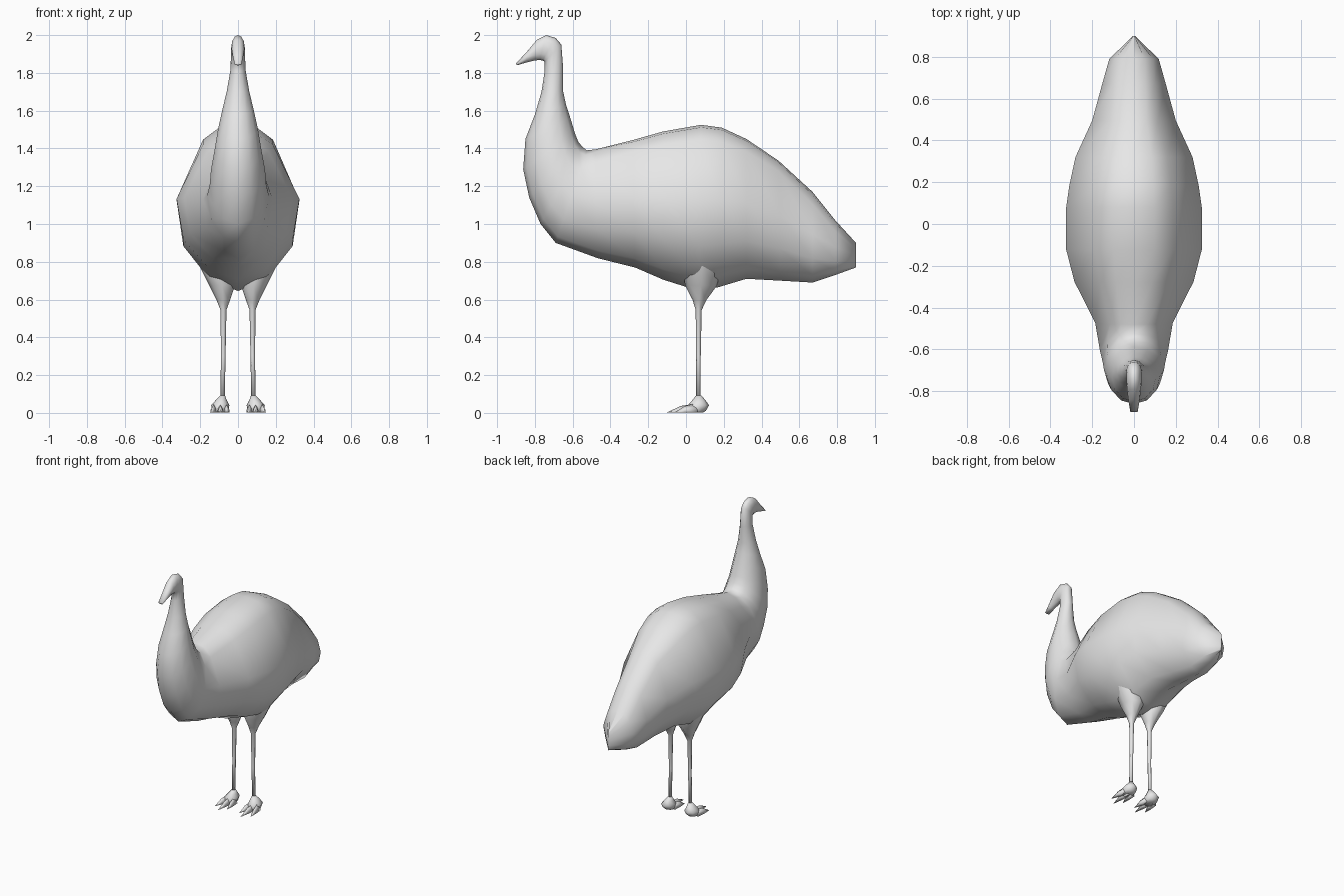
import bpy, bmesh, math

grey = bpy.data.materials.new("plumage grey")
grey.diffuse_color = (0.8, 0.8, 0.8, 1)


def loft(name, rings):
    """Skin a list of equal-length point rings and cap both ends."""
    bm = bmesh.new()
    vs = [[bm.verts.new(p) for p in r] for r in rings]
    n = len(vs[0])
    for a, b in zip(vs, vs[1:]):
        for i in range(n):
            j = (i + 1) % n
            bm.faces.new((a[i], a[j], b[j], b[i]))
    bm.faces.new(vs[0])
    bm.faces.new(vs[-1])
    bmesh.ops.recalc_face_normals(bm, faces=bm.faces)
    me = bpy.data.meshes.new(name)
    bm.to_mesh(me)
    bm.free()
    me.materials.append(grey)
    me.shade_smooth()
    ob = bpy.data.objects.new(name, me)
    bpy.context.collection.objects.link(ob)
    return ob


# Half cross-sections as (height fraction, width fraction)
TRUNK = [(0, 0), (.07, .46), (.27, .89), (.545, 1), (.91, .57), (.985, .3), (1, 0)]
ROUND = [(.5 - .5 * math.cos(k * math.pi / 6), math.sin(k * math.pi / 6)) for k in range(7)]


def section(ty, tz, by, bz, hw, trunk):
    """Ring between a top and a bottom point, blended from round to trunk shape."""
    half = []
    for (t0, w0), (t1, w1) in zip(ROUND, TRUNK):
        t, w = t0 + (t1 - t0) * trunk, w0 + (w1 - w0) * trunk
        half.append((hw * w, by + (ty - by) * t, bz + (tz - bz) * t))
    return half + [(-x, y, z) for x, y, z in half[-2:0:-1]]


# Body, neck and head in one skin: top y, z, bottom y, z, half width, trunk blend
SPINE = [
    (.90, .90, .90, .77, .004, 0),
    (.79, 1.02, .79, .73, .118, .3),
    (.67, 1.17, .67, .69, .152, .7),
    (.49, 1.335, .50, .70, .20, 1),
    (.32, 1.45, .32, .71, .28, 1),
    (.19, 1.51, .17, .665, .31, 1),
    (.08, 1.525, .07, .645, .325, 1),
    (-.12, 1.49, -.12, .705, .325, 1),
    (-.28, 1.445, -.27, .77, .285, 1),
    (-.48, 1.395, -.47, .82, .185, .8),
    (-.525, 1.39, -.69, .90, .163, .3),
    (-.55, 1.41, -.77, 1.0, .15, 0),
    (-.57, 1.435, -.83, 1.14, .143, 0),
    (-.588, 1.48, -.862, 1.29, .125, 0),
    (-.612, 1.56, -.85, 1.45, .105, 0),
    (-.635, 1.63, -.80, 1.58, .083, 0),
    (-.65, 1.70, -.765, 1.70, .06, 0),
    (-.65, 1.82, -.748, 1.81, .04, 0),
    (-.66, 1.95, -.748, 1.86, .037, 0),
    (-.69, 1.985, -.76, 1.866, .037, 0),
    (-.74, 2.0, -.775, 1.868, .036, 0),
    (-.79, 1.975, -.80, 1.866, .033, 0),
    (-.84, 1.915, -.845, 1.855, .027, 0),
    (-.90, 1.85, -.895, 1.84, .018, 0),
]
loft("body_neck_and_head", [section(*s) for s in SPINE])


def disc(x, y, z, rx, ry, n=8):
    return [(x + rx * math.cos(2 * math.pi * i / n), y + ry * math.sin(2 * math.pi * i / n), z)
            for i in range(n)]


def toe(name, base, tip, w, h):
    """Flat-soled claw tapering to a point on the ground."""
    (x0, y0), (x1, y1) = base, tip
    rings = []
    for t, k in ((0, 1), (.55, .7), (1, .06)):
        x, y = x0 + (x1 - x0) * t, y0 + (y1 - y0) * t
        rings.append([(x - w * k, y, .001), (x + w * k, y, .001),
                      (x + w * k * .8, y, h * k * .5), (x, y, h * k), (x - w * k * .8, y, h * k * .5)])
    return loft(name, rings)


for side, s in (("left", 1), ("right", -1)):
    # Thigh funnel, shank and ankle
    loft(side + "_leg", [
        disc(s * .15, .09, .98, .10, .10),
        disc(s * .115, .085, .80, .10, .105),
        disc(s * .084, .08, .675, .068, .085),
        disc(s * .078, .072, .60, .037, .038),
        disc(s * .077, .067, .545, .016, .016),
        disc(s * .078, .066, .30, .012, .012),
        disc(s * .082, .066, .08, .012, .012)])
    # Foot pad
    loft(side + "_foot", [
        disc(s * .082, .068, .092, .013, .014),
        disc(s * .089, .068, .066, .030, .036),
        disc(s * .094, .066, .040, .048, .056),
        disc(s * .094, .056, .012, .044, .050),
        disc(s * .094, .050, .001, .036, .040)])
    # Three forward toes
    for label, bx, tx, ty in (("inner", .066, .050, -.055), ("middle", .094, .092, -.10),
                              ("outer", .122, .144, -.06)):
        toe(f"{side}_{label}_toe", (s * bx, .06), (s * tx, ty), .019, .052)
